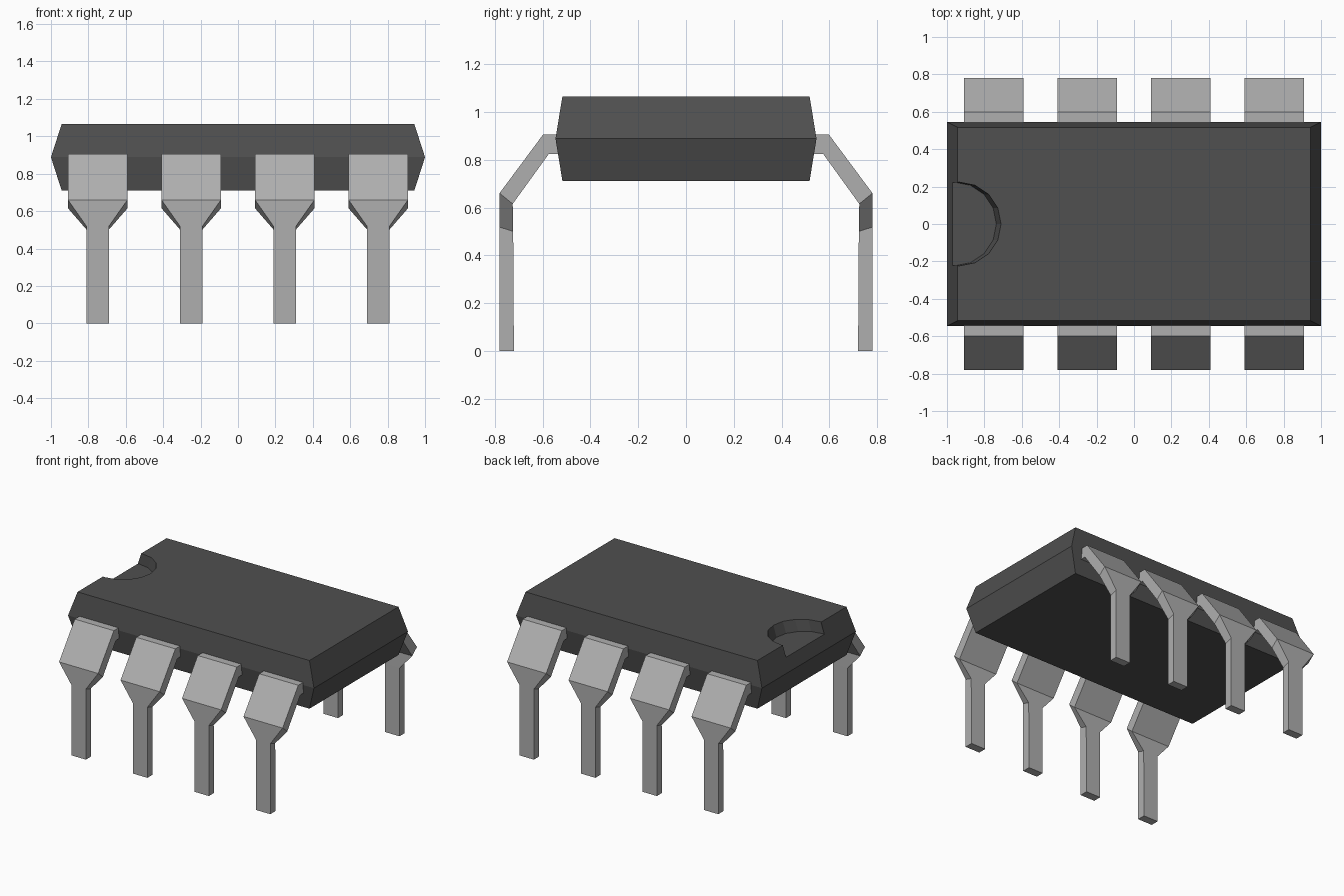
import bpy, bmesh, math

cube = bpy.data.objects.get("Cube")
if cube:
    bpy.data.objects.remove(cube, do_unlink=True)


def make_material(name, rgb, rough):
    mat = bpy.data.materials.new(name)
    mat.use_nodes = True
    mat.diffuse_color = (*rgb, 1)
    bsdf = mat.node_tree.nodes["Principled BSDF"]
    bsdf.inputs["Base Color"].default_value = (*rgb, 1)
    bsdf.inputs["Roughness"].default_value = rough
    return mat


def loft(name, rings, mat):
    """Closed solid skinned through rings with equal point counts."""
    bm = bmesh.new()
    loops = [[bm.verts.new(p) for p in ring] for ring in rings]
    n = len(loops[0])
    for a, b in zip(loops, loops[1:]):
        for i in range(n):
            j = (i + 1) % n
            bm.faces.new((a[i], a[j], b[j], b[i]))
    bm.faces.new(loops[0])
    bm.faces.new(loops[-1])
    bmesh.ops.recalc_face_normals(bm, faces=bm.faces[:])
    mesh = bpy.data.meshes.new(name)
    bm.to_mesh(mesh)
    bm.free()
    mesh.materials.append(mat)
    obj = bpy.data.objects.new(name, mesh)
    bpy.context.collection.objects.link(obj)
    return obj


def rectangle(hx, hy, z):
    return [(-hx, -hy, z), (hx, -hy, z), (hx, hy, z), (-hx, hy, z)]


def circle(cx, r, z, sides=16):
    return [(cx + r * math.cos(math.tau * i / sides),
             r * math.sin(math.tau * i / sides), z) for i in range(sides)]


plastic = make_material("dark plastic", (0.08, 0.08, 0.08), 0.6)
metal = make_material("grey metal", (0.43, 0.43, 0.43), 0.5)

# Package body: widest at the middle seam
body = loft("package_body", [rectangle(0.943, 0.517, 0.711),
                             rectangle(1.0, 0.546, 0.888),
                             rectangle(0.943, 0.517, 1.065)], plastic)

# Half-round orientation notch, cut into the top of the left-hand end
cutter = loft("notch_cutter", [circle(-0.96, 0.224, 0.983),
                               circle(-0.91, 0.224, 1.145)], plastic)
cutter.hide_render = True
cut = body.modifiers.new("notch", "BOOLEAN")
cut.operation = "DIFFERENCE"
cut.solver = "EXACT"
cut.object = cutter
bpy.context.view_layer.objects.active = body
bpy.ops.object.modifier_apply(modifier=cut.name)
bpy.data.objects.remove(cutter, do_unlink=True)

# Pin stations: outer (y, z), inner (y, z), half width
STATIONS = [
    ((0.50, 0.905), (0.50, 0.824), 0.159),
    ((0.598, 0.905), (0.574, 0.824), 0.159),
    ((0.780, 0.660), (0.725, 0.615), 0.159),
    ((0.780, 0.518), (0.723, 0.500), 0.059),
    ((0.780, 0.0), (0.720, 0.0), 0.059),
]

# Four bent pins on each long side
for side, label in ((-1, "front"), (1, "back")):
    for i in range(4):
        x = -0.75 + 0.5 * i
        rings = [[(x - w, side * o[0], o[1]), (x + w, side * o[0], o[1]),
                  (x + w, side * n[0], n[1]), (x - w, side * n[0], n[1])]
                 for o, n, w in STATIONS]
        loft(f"{label}_pin_{i + 1}", rings, metal)
